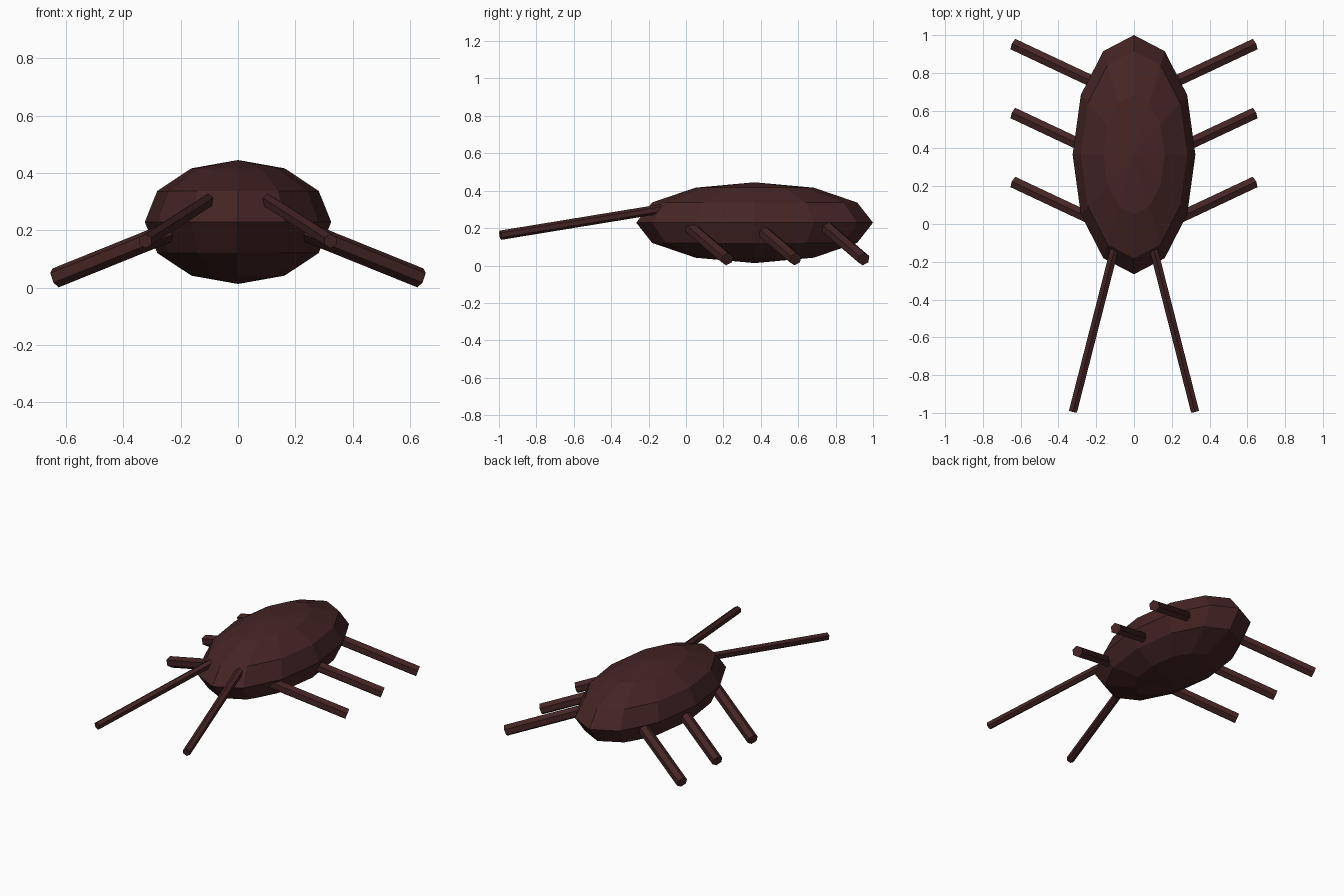
import bpy
from mathutils import Vector

if "Cube" in bpy.data.objects:
    bpy.data.objects.remove(bpy.data.objects["Cube"])

shell = bpy.data.materials.new("dark brown shell")
shell.diffuse_color = (0.06, 0.018, 0.018, 1)
shell.use_nodes = True
shell.node_tree.nodes["Principled BSDF"].inputs["Base Color"].default_value = shell.diffuse_color


def finish(name):
    ob = bpy.context.object
    ob.name = name
    ob.data.materials.append(shell)
    return ob


def rod(name, start, end, radius):
    """Six-sided rod between two points."""
    a, b = Vector(start), Vector(end)
    bpy.ops.mesh.primitive_cylinder_add(vertices=6, radius=radius,
                                        depth=(b - a).length, location=(a + b) / 2)
    ob = finish(name)
    ob.rotation_mode = 'QUATERNION'
    ob.rotation_quaternion = (b - a).to_track_quat('Z', 'Y')


# Body: faceted ellipsoid
bpy.ops.mesh.primitive_uv_sphere_add(segments=12, ring_count=6, radius=1,
                                     location=(0, 0.367, 0.229))
finish("body").scale = (0.325, 0.633, 0.216)

for side, label in ((-1, "left"), (1, "right")):
    # Three legs per side, angled back and down
    for pos, y in (("front", 0.22), ("middle", 0.585), ("rear", 0.95)):
        rod(f"{pos}_leg_{label}", (side * 0.2, y - 0.205, 0.21),
            (side * 0.636, y, 0.034), 0.035)
    # Long antennae reaching forward
    rod(f"antenna_{label}", (side * 0.095, -0.1, 0.308),
        (side * 0.323, -0.992, 0.162), 0.025)
